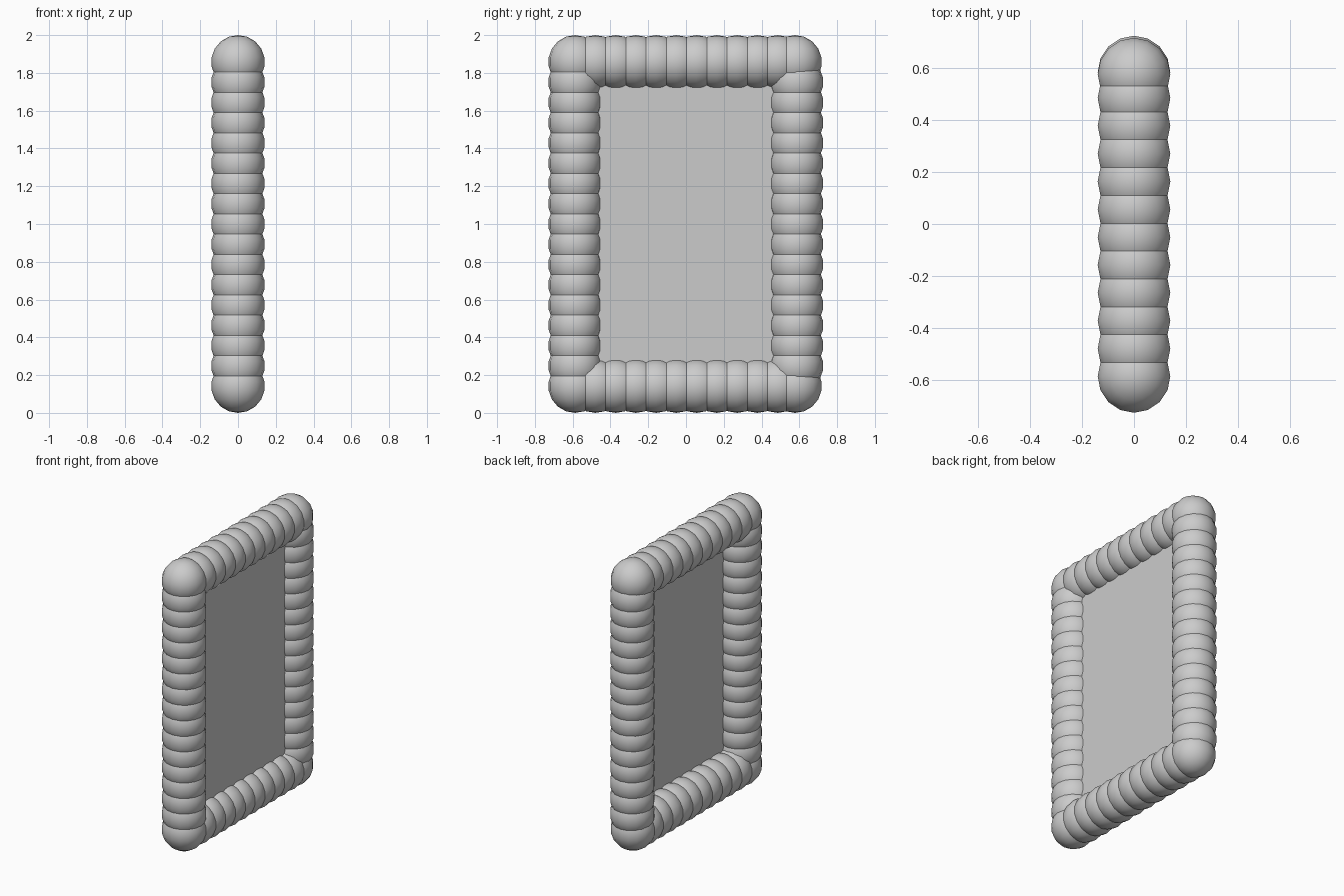
import bpy

if "Cube" in bpy.data.objects:
    bpy.data.objects.remove(bpy.data.objects["Cube"])

R = 0.142                       # bead radius
YL, YC, YR = -0.587, 0.577, 0.585  # left column, right corners, right column
Z0, Z1 = 0.142, 1.858
NY, NZ = 11, 16                 # gaps along each side
STEP = (Z1 - Z0) / NZ           # bead spacing
PANEL_X = 0.037                 # the panel sits a little off centre

grey = bpy.data.materials.new("plain grey")
grey.diffuse_color = (0.6, 0.6, 0.6, 1)
grey.use_nodes = True
grey.node_tree.nodes["Principled BSDF"].inputs["Base Color"].default_value = grey.diffuse_color


def bead(name, y, z):
    bpy.ops.mesh.primitive_uv_sphere_add(segments=16, ring_count=9, radius=R,
                                         location=(0, y, z))
    ob = bpy.context.object
    ob.name = name
    ob.data.materials.append(grey)
    bpy.ops.object.shade_smooth()


# Upright sides; the right corners sit slightly inwards
for i in range(NZ + 1):
    z = Z0 + STEP * i
    bead("left_bead", YL, z)
    bead("right_bead", YC if i in (0, NZ) else YR, z)

# Top and bottom rows
for i in range(1, NY):
    y = YL + STEP * i
    bead("bottom_bead", y, Z0)
    bead("top_bead", y, Z1)

# Flat sheet inside the frame
bpy.ops.mesh.primitive_plane_add(size=1, location=(PANEL_X, 0, 1),
                                 rotation=(0, 1.570796, 0))
panel = bpy.context.object
panel.name = "panel"
panel.scale = (1.72, 1.17, 1)
panel.data.materials.append(grey)
